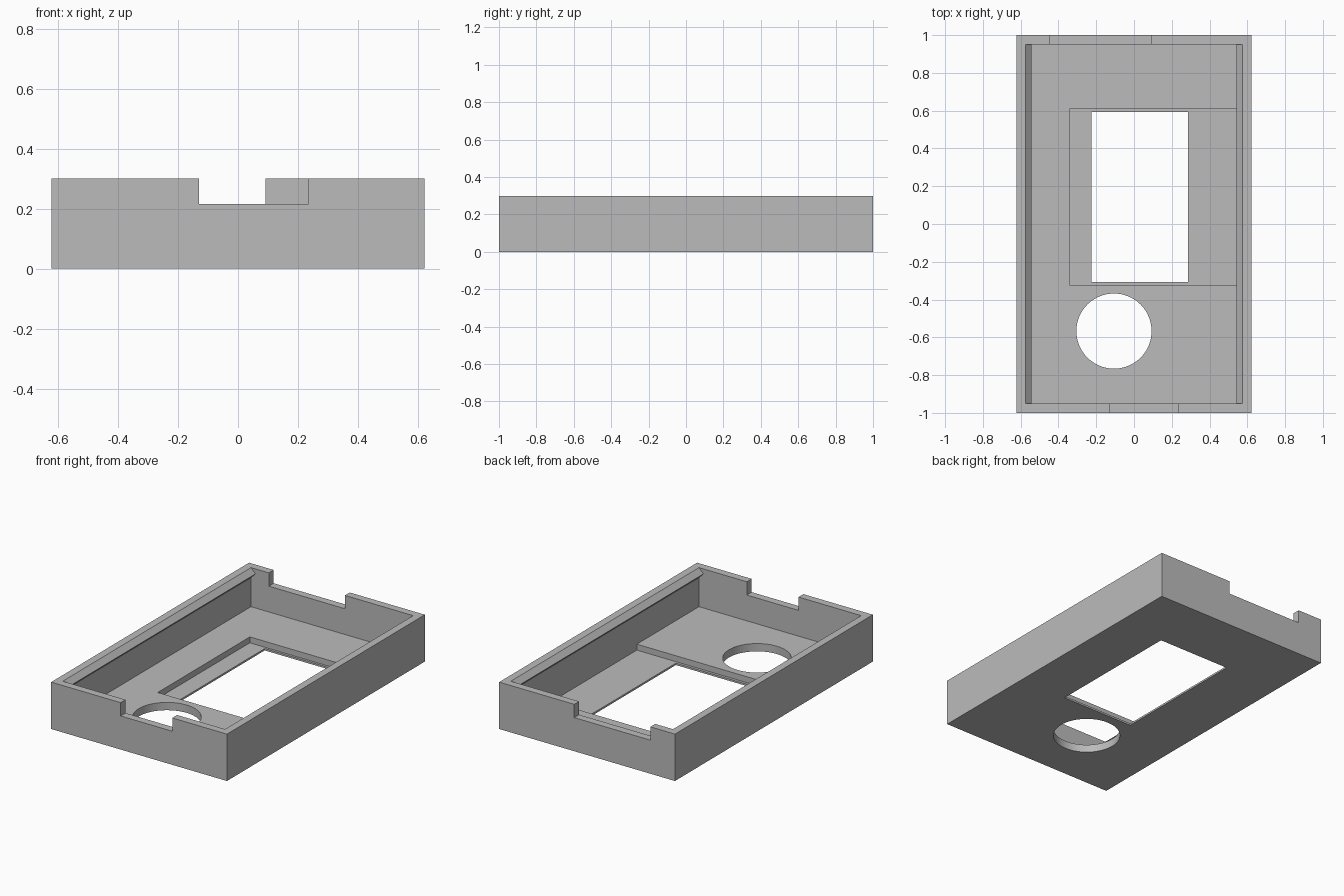
import bpy
import bmesh
import math

if "Cube" in bpy.data.objects:
    bpy.data.objects.remove(bpy.data.objects["Cube"], do_unlink=True)

HALF_X, HALF_Y, HEIGHT = 0.622, 1.0, 0.3
INNER_X, INNER_Y, FLOOR = 0.574, 0.951, 0.05
RIDGE = 0.032          # how far the snap ridges stand out
NOTCH_Z = 0.215
ABOVE = 0.4            # cutters end clear of the rim

grey = bpy.data.materials.new("plain grey")
grey.use_nodes = True
colour = (0.5, 0.5, 0.5, 1.0)
grey.diffuse_color = colour
grey.node_tree.nodes["Principled BSDF"].inputs["Base Color"].default_value = colour


def prism(name, outline, start, depth):
    """Extrude a closed outline of 3D points along a vector."""
    bm = bmesh.new()
    face = bm.faces.new([bm.verts.new([a + b for a, b in zip(p, start)]) for p in outline])
    new = bmesh.ops.extrude_face_region(bm, geom=[face])["geom"]
    bmesh.ops.translate(bm, vec=depth, verts=[v for v in new if isinstance(v, bmesh.types.BMVert)])
    bmesh.ops.recalc_face_normals(bm, faces=bm.faces)
    mesh = bpy.data.meshes.new(name)
    bm.to_mesh(mesh)
    bm.free()
    mesh.materials.append(grey)
    obj = bpy.data.objects.new(name, mesh)
    bpy.context.collection.objects.link(obj)
    return obj


def box(name, x, y, z):
    outline = [(x[0], y[0], 0), (x[1], y[0], 0), (x[1], y[1], 0), (x[0], y[1], 0)]
    return prism(name, outline, (0, 0, z[0]), (0, 0, z[1] - z[0]))


# Outer block of the tray
tray = box("case_tray", (-HALF_X, HALF_X), (-HALF_Y, HALF_Y), (0, HEIGHT))

# Cavity section, leaving a triangular snap ridge along each long wall
side = [(INNER_X, FLOOR), (INNER_X, HEIGHT - 2 * RIDGE),
        (INNER_X - RIDGE, HEIGHT - RIDGE), (INNER_X, HEIGHT), (INNER_X, ABOVE)]
section = side + [(-x, z) for x, z in reversed(side)]
cavity = prism("cavity_cutter", [(x, 0, z) for x, z in section],
               (0, -INNER_Y, 0), (0, 2 * INNER_Y, 0))

# Round hole through the floor
ring = [(0.199 * math.cos(a), 0.199 * math.sin(a), 0)
        for a in (math.tau * i / 64 for i in range(64))]
hole = prism("round_hole_cutter", ring, (-0.106, -0.567, -0.1), (0, 0, 0.25))

cutters = [
    cavity,
    hole,
    # Screen recess and the window inside it
    box("recess_cutter", (-0.342, INNER_X), (-0.323, 0.608), (0.012, 0.15)),
    box("window_cutter", (-0.226, 0.286), (-0.306, 0.593), (-0.1, 0.15)),
    # Rim notches in the end walls
    box("front_notch_cutter", (-0.13, 0.235), (-1.1, -0.9), (NOTCH_Z, ABOVE)),
    box("back_notch_cutter", (-0.448, 0.091), (0.9, 1.1), (NOTCH_Z, ABOVE)),
]

bpy.ops.object.select_all(action="DESELECT")
bpy.context.view_layer.objects.active = tray
tray.select_set(True)
for cutter in cutters:
    cut = tray.modifiers.new(cutter.name, "BOOLEAN")
    cut.operation = "DIFFERENCE"
    cut.solver = "EXACT"
    cut.object = cutter
    bpy.ops.object.modifier_apply(modifier=cut.name)
    bpy.data.objects.remove(cutter, do_unlink=True)

# Smooth hole wall, crisp edges elsewhere
bpy.ops.object.shade_smooth_by_angle(angle=math.radians(30))
